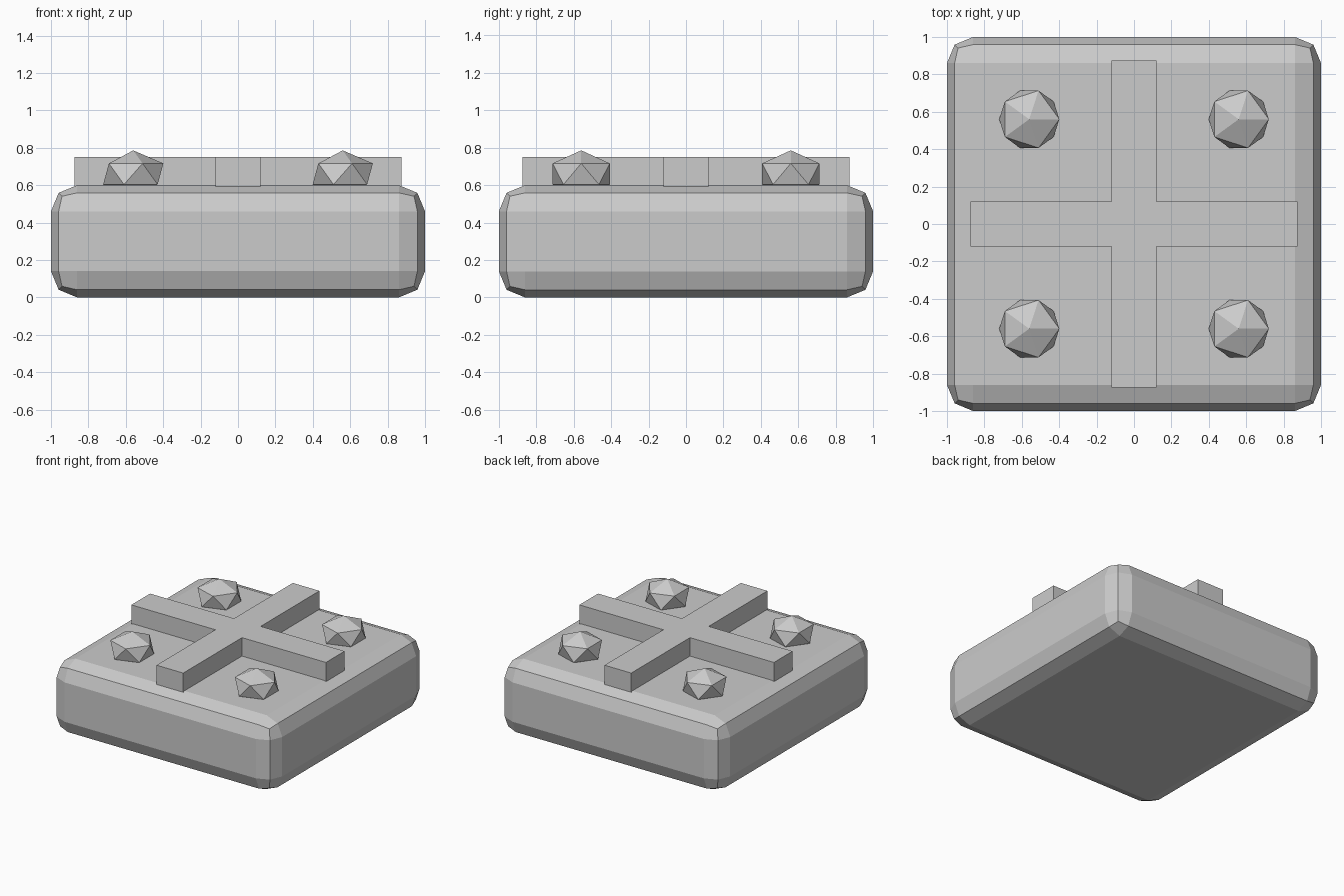
import bpy

if "Cube" in bpy.data.objects:
    bpy.data.objects.remove(bpy.data.objects["Cube"])


def box(name, size, centre):
    bpy.ops.mesh.primitive_cube_add(size=1, location=centre)
    ob = bpy.context.object
    ob.name = name
    ob.scale = size
    bpy.ops.object.transform_apply(location=False, rotation=False, scale=True)
    return ob


# Chunky slab with two-step bevelled edges
slab = box("slab", (2, 2, 0.6), (0, 0, 0.3))
bevel = slab.modifiers.new("edge_bevel", 'BEVEL')
bevel.width = 0.14
bevel.segments = 2
bevel.limit_method = 'NONE'

# Raised crossing bars, slightly sunk into the slab
box("cross_bar_x", (1.75, 0.24, 0.16), (0, 0, 0.67))
box("cross_bar_y", (0.24, 1.75, 0.16), (0, 0, 0.67))

# Flattened faceted stud in each quarter
for x in (-0.56, 0.56):
    for y in (-0.56, 0.56):
        bpy.ops.mesh.primitive_ico_sphere_add(subdivisions=1, radius=0.18, location=(x, y, 0.66))
        stud = bpy.context.object
        stud.name = "stud"
        stud.scale = (1, 1, 0.7)
